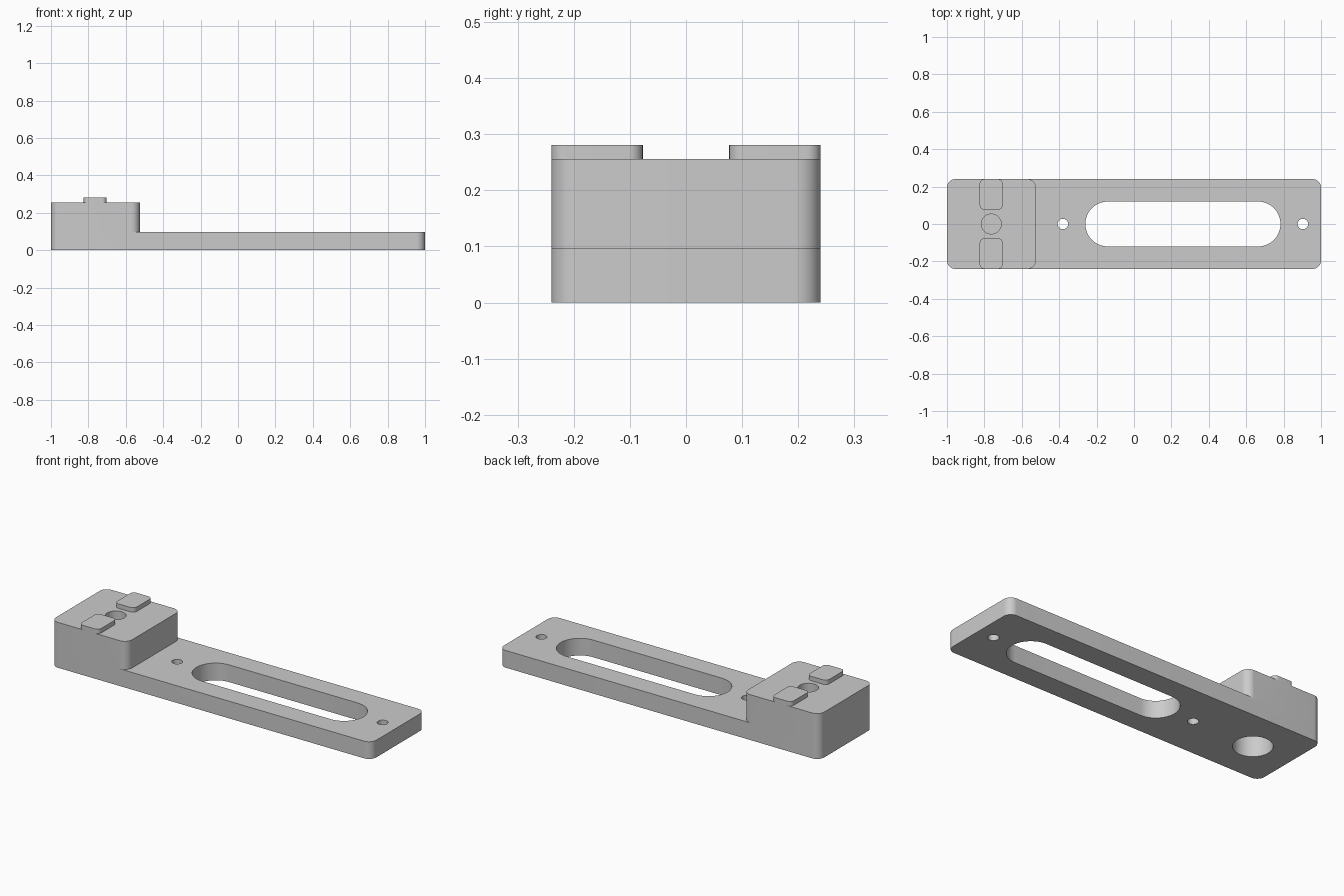
import bpy, bmesh, math

old = bpy.data.objects.get("Cube")
if old:
    bpy.data.objects.remove(old, do_unlink=True)

grey = bpy.data.materials.new("plain grey")
grey.use_nodes = True
GREY = (0.6, 0.6, 0.6, 1)
grey.diffuse_color = GREY
grey.node_tree.nodes["Principled BSDF"].inputs["Base Color"].default_value = GREY


def rounded_prism(name, x, y, z, radius, steps=12):
    """Vertical prism over a rounded rectangle; x, y, z are (low, high)."""
    outline = []
    corners = [(x[1], y[1], 1, 1), (x[0], y[1], -1, 1),
               (x[0], y[0], -1, -1), (x[1], y[0], 1, -1)]
    for i, (cx, cy, sx, sy) in enumerate(corners):
        for k in range(steps + 1):
            a = math.pi / 2 * (i + k / steps)
            outline.append((cx - sx * radius + radius * math.cos(a),
                            cy - sy * radius + radius * math.sin(a), z[0]))
    bm = bmesh.new()
    face = bm.faces.new([bm.verts.new(p) for p in outline])
    top = bmesh.ops.extrude_face_region(bm, geom=[face])["geom"]
    bmesh.ops.translate(bm, vec=(0, 0, z[1] - z[0]),
                        verts=[v for v in top if isinstance(v, bmesh.types.BMVert)])
    bmesh.ops.remove_doubles(bm, verts=bm.verts, dist=1e-5)
    bmesh.ops.recalc_face_normals(bm, faces=bm.faces)
    mesh = bpy.data.meshes.new(name)
    bm.to_mesh(mesh)
    bm.free()
    mesh.materials.append(grey)
    obj = bpy.data.objects.new(name, mesh)
    bpy.context.collection.objects.link(obj)
    return obj


def round_prism(name, x, radius, z):
    return rounded_prism(name, (x - radius, x + radius), (-radius, radius), z, radius)


def combine(target, tool, operation):
    mod = target.modifiers.new(tool.name, "BOOLEAN")
    mod.operation = operation
    mod.solver = "EXACT"
    mod.object = tool
    bpy.context.view_layer.objects.active = target
    bpy.ops.object.modifier_apply(modifier=mod.name)
    bpy.data.objects.remove(tool, do_unlink=True)


WIDTH = (-0.24, 0.24)
PLATE_TOP, BLOCK_TOP, TAB_TOP = 0.097, 0.256, 0.281
HOLE_X = -0.763

# Slotted plate with the raised end block
body = rounded_prism("slotted_body", (-1, 1), WIDTH, (0, PLATE_TOP), 0.045)
block = rounded_prism("end_block", (-1, -0.525), WIDTH, (0, BLOCK_TOP), 0.045)
combine(body, block, "UNION")

# Long slot and the two small through holes
combine(body, rounded_prism("slot", (-0.26, 0.783), (-0.12, 0.12), (-0.1, 0.2), 0.12), "DIFFERENCE")
for hole_x in (-0.38, 0.903):
    combine(body, round_prism("small_hole", hole_x, 0.028, (-0.1, 0.2)), "DIFFERENCE")

# Blind holes in the block: narrow from above, wide from below
combine(body, round_prism("top_hole", HOLE_X, 0.053, (0.165, 0.4)), "DIFFERENCE")
combine(body, round_prism("bottom_hole", HOLE_X, 0.1, (-0.1, 0.15)), "DIFFERENCE")

# Locating tabs on top of the block
tabs = [rounded_prism(name, (-0.825, -0.702), y, (BLOCK_TOP, TAB_TOP), 0.025)
        for name, y in (("front_tab", (-0.24, -0.077)), ("back_tab", (0.077, 0.24)))]

# Smooth the rounded walls, keep the edges crisp
bpy.ops.object.select_all(action="DESELECT")
for part in [body] + tabs:
    part.select_set(True)
bpy.context.view_layer.objects.active = body
bpy.ops.object.shade_smooth_by_angle(angle=math.radians(30))
